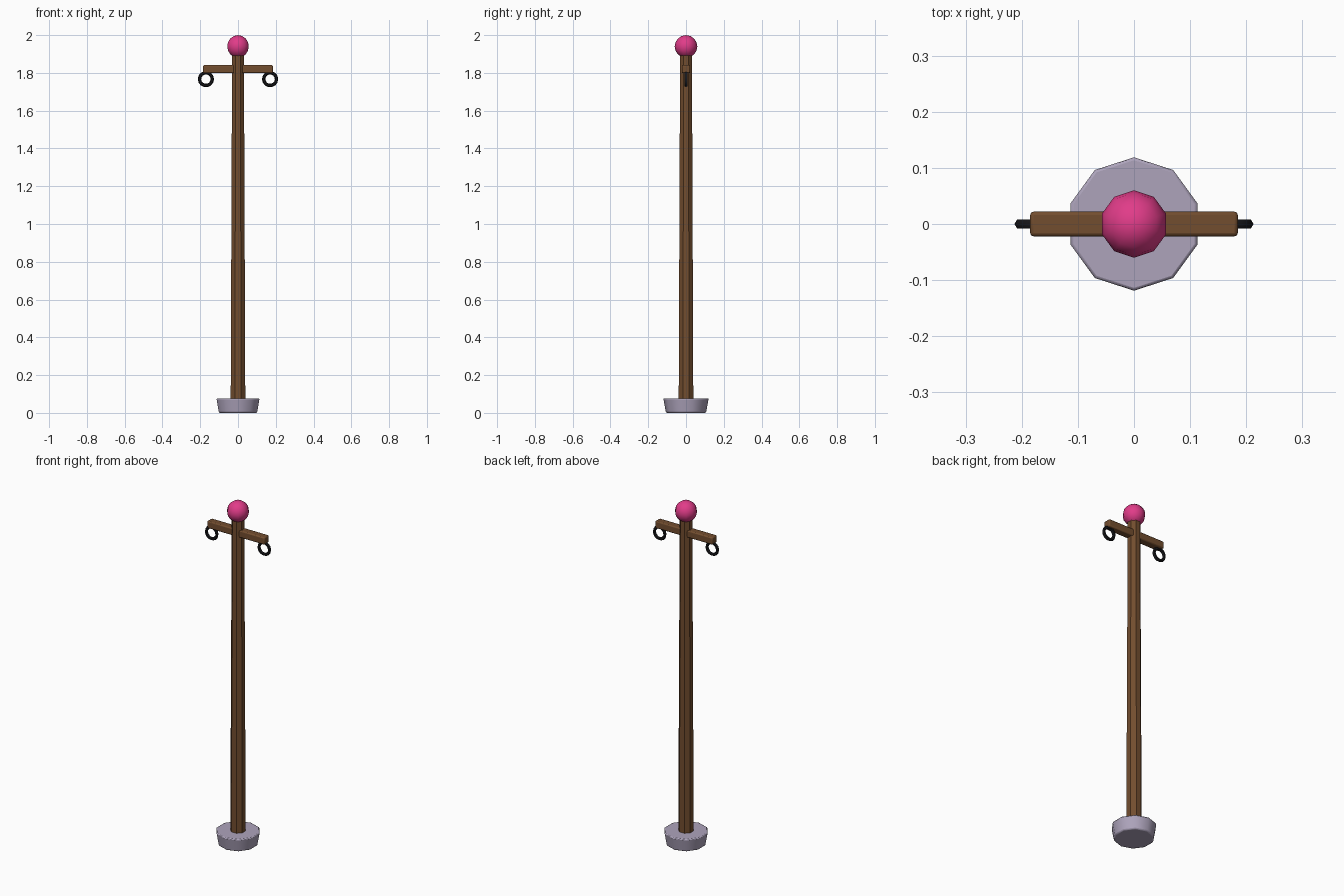
import bpy, math

if "Cube" in bpy.data.objects:
    bpy.data.objects.remove(bpy.data.objects["Cube"])

def material(name, rgb):
    m = bpy.data.materials.new(name)
    m.diffuse_color = (*rgb, 1)
    m.use_nodes = True
    m.node_tree.nodes["Principled BSDF"].inputs["Base Color"].default_value = m.diffuse_color
    return m

wood = material("brown wood", (0.17, 0.075, 0.028))
stone = material("lilac stone", (0.42, 0.37, 0.50))
pink = material("pink", (0.75, 0.045, 0.25))
iron = material("black iron", (0.008, 0.008, 0.01))

def finish(name, mat, angle=35):
    o = bpy.context.object
    o.name = name
    o.data.materials.append(mat)
    bpy.ops.object.shade_smooth_by_angle(angle=math.radians(angle))
    return o

def bevel(o, width, segments=2):
    b = o.modifiers.new("bevel", 'BEVEL')
    b.width, b.segments, b.limit_method = width, segments, 'ANGLE'
    b.angle_limit = math.radians(50)

# tapered ten-sided foot, a vertex pointing along +y
bpy.ops.mesh.primitive_cone_add(vertices=10, radius1=0.106, radius2=0.12,
                                depth=0.075, location=(0, 0, 0.0395))
foot = finish("foot", stone, 40)
foot.location.z = 0.0415
foot.scale.z = 0.077 / 0.075
bevel(foot, 0.006)
foot.location.z = 0.0385

# tapered pole
bpy.ops.mesh.primitive_cone_add(vertices=8, radius1=0.042, radius2=0.034,
                                depth=1.86, location=(0, 0, 0.97),
                                rotation=(0, 0, math.radians(22.5)))
finish("pole", wood, 30)

# crossbar
bpy.ops.mesh.primitive_cube_add(size=1, location=(0, 0, 1.82))
bar = bpy.context.object
bar.scale = (0.37, 0.044, 0.042)
bpy.ops.object.transform_apply(location=False, rotation=False, scale=True)
bevel(finish("crossbar", wood), 0.006)

# ball on top
bpy.ops.mesh.primitive_uv_sphere_add(segments=10, ring_count=8, radius=0.06,
                                     location=(0, 0, 1.94))
finish("ball_finial", pink, 60)

# hanging rings
for side, x in (("left", -0.17), ("right", 0.17)):
    bpy.ops.mesh.primitive_torus_add(major_segments=14, minor_segments=6,
                                     major_radius=0.034, minor_radius=0.009,
                                     location=(x, 0, 1.767),
                                     rotation=(math.pi / 2, 0, 0))
    finish(side + "_ring", iron, 60)
